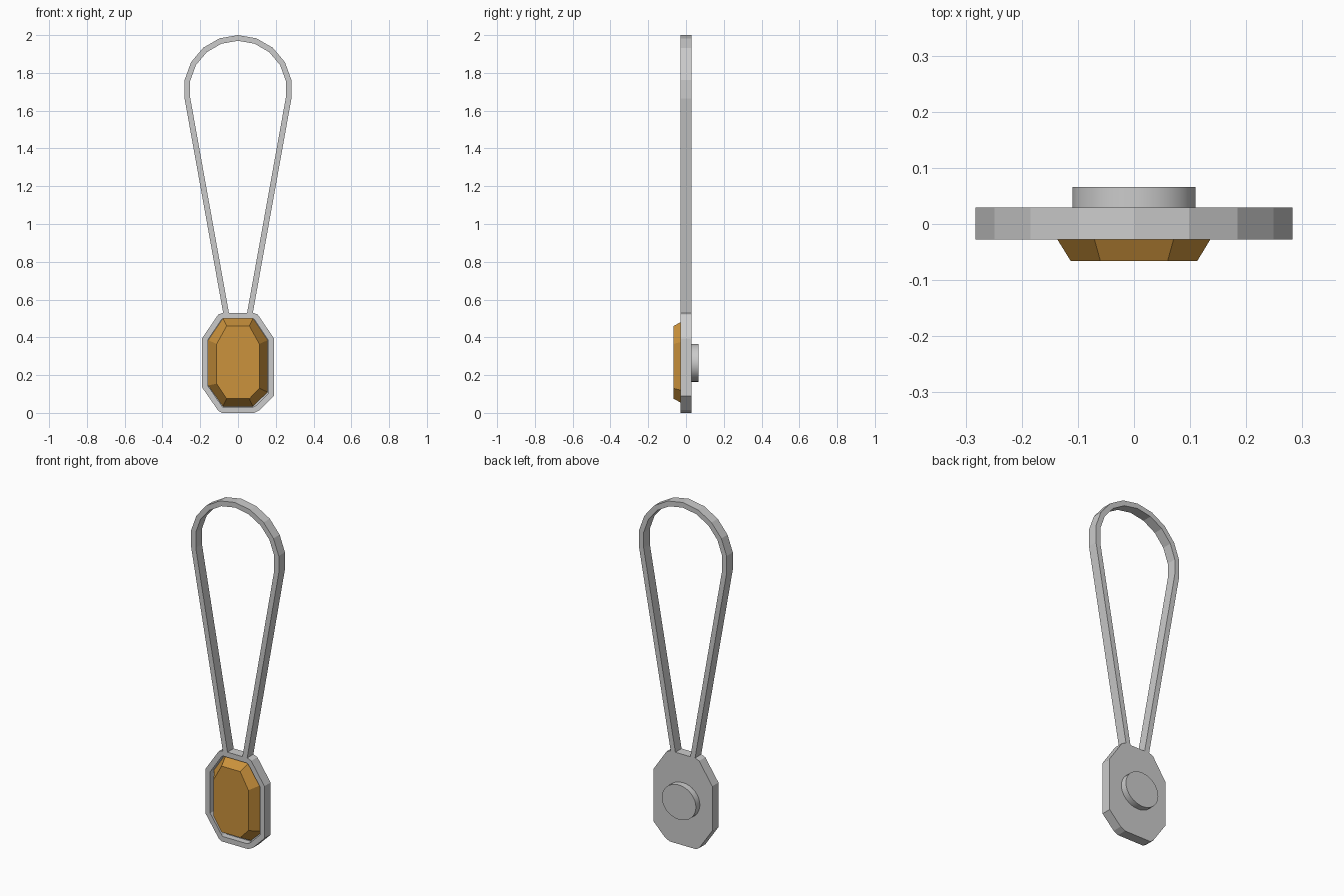
import bpy, bmesh, math

if "Cube" in bpy.data.objects:
    bpy.data.objects.remove(bpy.data.objects["Cube"])


def material(name, rgb):
    m = bpy.data.materials.new(name)
    m.diffuse_color = (*rgb, 1.0)
    m.use_nodes = True
    m.node_tree.nodes["Principled BSDF"].inputs["Base Color"].default_value = m.diffuse_color
    return m


METAL = material("silver_grey", (0.6, 0.6, 0.6))
AMBER = material("amber", (0.6, 0.29, 0.045))


def skin(name, rings, mat, pocket=None):
    """Join equal-length closed rings with quads and cap both ends.
    pocket = (rim width, depth along y) sinks the last cap."""
    bm = bmesh.new()
    vs = [[bm.verts.new(p) for p in ring] for ring in rings]
    n = len(rings[0])
    for a, b in zip(vs, vs[1:]):
        for i in range(n):
            j = (i + 1) % n
            bm.faces.new((a[i], a[j], b[j], b[i]))
    bm.faces.new(vs[0][::-1])
    last = bm.faces.new(vs[-1])
    bmesh.ops.recalc_face_normals(bm, faces=bm.faces[:])
    if pocket:
        rim, depth = pocket
        bmesh.ops.inset_region(bm, faces=[last], thickness=rim, use_even_offset=True)
        wall = bmesh.ops.extrude_discrete_faces(bm, faces=[last])["faces"]
        bmesh.ops.translate(bm, vec=(0, depth, 0), verts=wall[0].verts[:])
    me = bpy.data.meshes.new(name)
    bm.to_mesh(me)
    bm.free()
    me.materials.append(mat)
    ob = bpy.data.objects.new(name, me)
    bpy.context.collection.objects.link(ob)
    return ob


def at_y(outline, y):
    return [(x, y, z) for x, z in outline]


BACK, FRONT = 0.029, -0.028

# Housing: clipped-corner tray with a shallow pocket in front
housing = [(-.08, .53), (-.105, .52), (-.19, .395), (-.19, .135), (-.105, .012),
           (-.085, 0), (.085, 0), (.115, .015), (.19, .09), (.19, .395),
           (.105, .52), (.08, .53)]
skin("housing", [at_y(housing, BACK), at_y(housing, FRONT)], METAL, (0.03, 0.036))

# Gem: bevelled octagon seated in the pocket
girdle = [(-.08, .5), (-.158, .385), (-.158, .145), (-.08, .035),
          (.078, .035), (.157, .11), (.157, .385), (.08, .5)]
table = [(-.06, .46), (-.113, .365), (-.113, .155), (-.06, .075),
         (.06, .075), (.113, .13), (.113, .365), (.06, .46)]
skin("gem", [at_y(girdle, 0.007), at_y(table, -0.0655)], AMBER)

# Hanging loop: flat band along two straight legs and an arc
R, CZ, HALF, SEGS = 0.272, 1.713, 0.015, 10
stations = []
for i in range(SEGS + 1):
    a = math.radians(-10 + 200 * i / SEGS)
    stations.append((R * math.cos(a), CZ + R * math.sin(a), a))
foot = (0.062, 0.522)
stations = ([(foot[0], foot[1], math.radians(-10))] + stations
            + [(-foot[0], foot[1], math.radians(190))])
sections = []
for x, z, a in stations:
    dx, dz = HALF * math.cos(a), HALF * math.sin(a)
    sections.append([(x - dx, FRONT, z - dz), (x + dx, FRONT, z + dz),
                     (x + dx, BACK, z + dz), (x - dx, BACK, z - dz)])
skin("hanging_loop", sections, METAL)

# Back button: short oval disc
oval = [(0.11 * math.cos(t), 0.265 + 0.101 * math.sin(t))
        for t in (2 * math.pi * i / 32 for i in range(32))]
button = skin("back_button", [at_y(oval, 0.025), at_y(oval, 0.0655)], METAL)
bpy.context.view_layer.objects.active = button
button.select_set(True)
bpy.ops.object.shade_smooth_by_angle(angle=math.radians(30))
